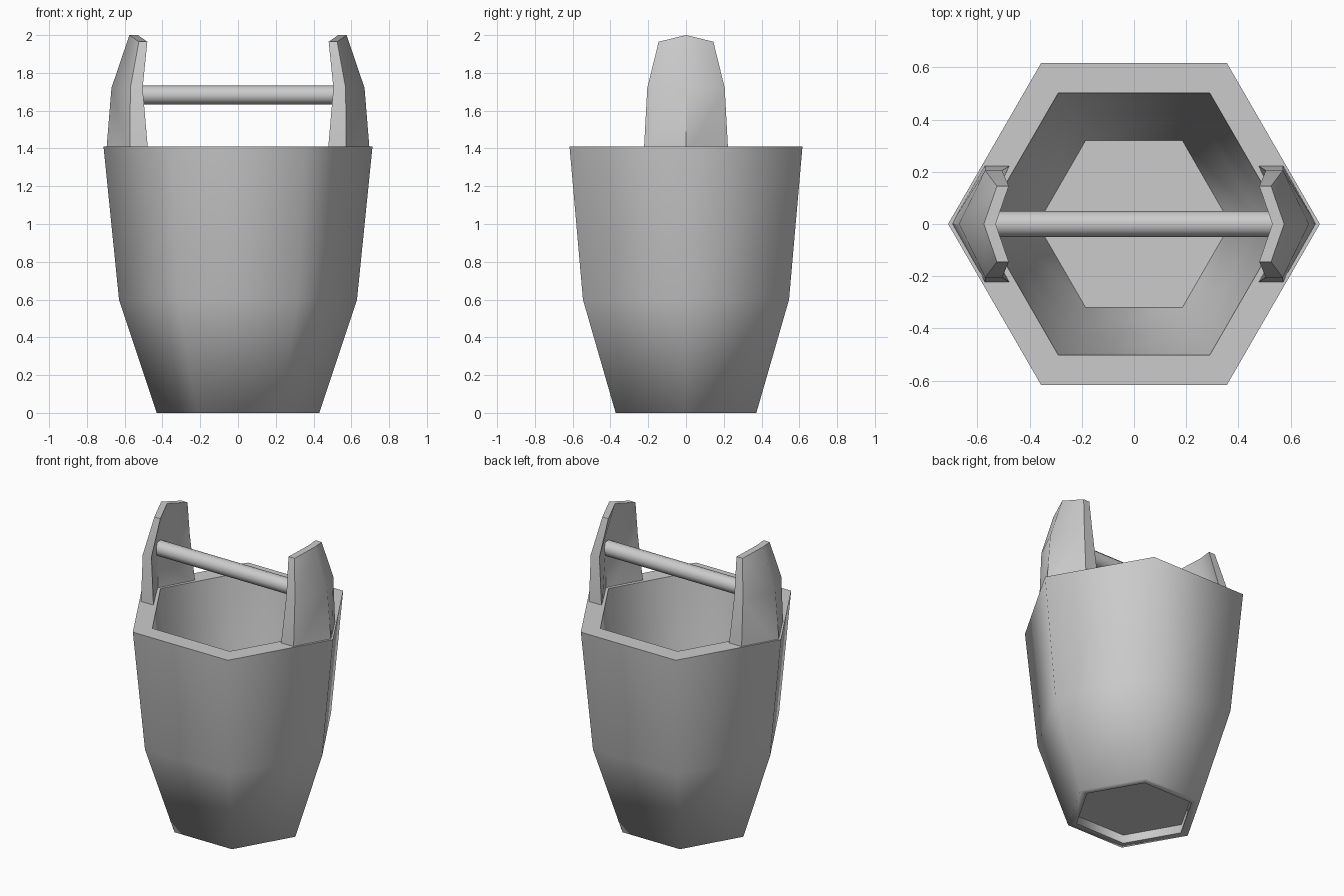
import bpy, bmesh, math

cube = bpy.data.objects.get("Cube")
if cube:
    bpy.data.objects.remove(cube)

grey = bpy.data.materials.new("plain grey")
grey.use_nodes = True
colour = (0.6, 0.6, 0.6, 1)
grey.diffuse_color = colour
grey.node_tree.nodes["Principled BSDF"].inputs["Base Color"].default_value = colour


def finish(name, bm, angle):
    bmesh.ops.recalc_face_normals(bm, faces=bm.faces)
    mesh = bpy.data.meshes.new(name)
    bm.to_mesh(mesh)
    bm.free()
    mesh.materials.append(grey)
    obj = bpy.data.objects.new(name, mesh)
    bpy.context.collection.objects.link(obj)
    bpy.ops.object.select_all(action="DESELECT")
    obj.select_set(True)
    bpy.context.view_layer.objects.active = obj
    bpy.ops.object.shade_smooth_by_angle(angle=math.radians(angle))
    return obj


def loft(rings, name, angle):
    """Skin a stack of equal closed rings and cap both ends."""
    bm = bmesh.new()
    loops = [[bm.verts.new(p) for p in ring] for ring in rings]
    for a, b in zip(loops, loops[1:]):
        for i in range(len(a)):
            j = (i + 1) % len(a)
            bm.faces.new((a[i], a[j], b[j], b[i]))
    bm.faces.new(loops[0])
    bm.faces.new(loops[-1])
    return finish(name, bm, angle)


def circle(radius, z, sides):
    step = math.tau / sides
    return [(radius * math.cos(i * step), radius * math.sin(i * step), z)
            for i in range(sides)]


# Six-sided tub: underside recess, outer wall, rim, inner wall, floor
profile = [(0.38, 0.06), (0.375, 0), (0.43, 0), (0.63, 0.6), (0.712, 1.41),
           (0.58, 1.41), (0.49, 0.6), (0.37, 0.1)]
loft([circle(r, z, 6) for r, z in profile], "bucket_body", 78)

# Folded uprights: edge height, centre height, half width,
# outer edge, outer fold, inner edge, inner fold
levels = [(1.35, 1.35, 0.225, 0.572, 0.70, 0.473, 0.60),
          (1.72, 1.72, 0.205, 0.57, 0.67, 0.505, 0.60),
          (1.965, 2.0, 0.145, 0.525, 0.575, 0.48, 0.53)]
for side, name in ((1, "left_upright"), (-1, "right_upright")):
    rings = [[(side * oe, -w, z), (side * oc, 0, zc), (side * oe, w, z),
              (side * ie, w, z), (side * ic, 0, zc), (side * ie, -w, z)]
             for z, zc, w, oe, oc, ie, ic in levels]
    loft(rings, name, 50)

# Round crossbar between the uprights
bar = loft([circle(0.05, x, 12) for x in (-0.59, 0.59)], "handle_bar", 40)
bar.rotation_euler.y = math.radians(90)
bar.location.z = 1.683
